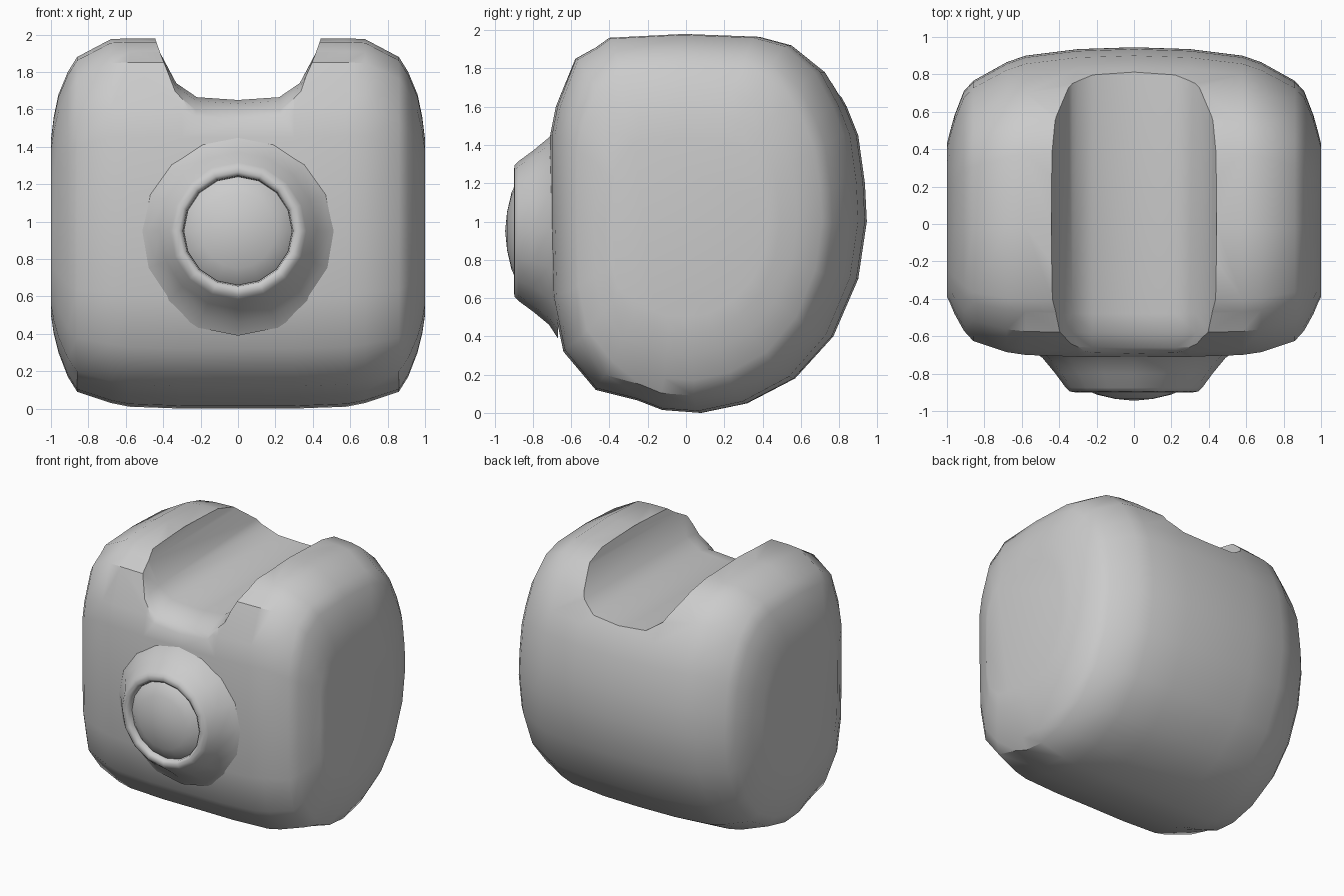
import bpy, bmesh
from math import sin, cos, tau, radians

if "Cube" in bpy.data.objects:
    bpy.data.objects.remove(bpy.data.objects["Cube"])


def loft(name, rings, capped=True):
    """Skin a list of equal-length closed rings."""
    bm = bmesh.new()
    vs = [[bm.verts.new(p) for p in ring] for ring in rings]
    n = len(rings[0])
    for a, b in zip(vs, vs[1:]):
        for i in range(n):
            j = (i + 1) % n
            bm.faces.new((a[i], a[j], b[j], b[i]))
    if capped:
        bm.faces.new(vs[0][::-1])
        bm.faces.new(vs[-1])
    bmesh.ops.remove_doubles(bm, verts=bm.verts, dist=1e-4)
    bmesh.ops.recalc_face_normals(bm, faces=bm.faces)
    me = bpy.data.meshes.new(name)
    bm.to_mesh(me)
    bm.free()
    ob = bpy.data.objects.new(name, me)
    bpy.context.collection.objects.link(ob)
    return ob


def smooth(ob, angle):
    bpy.ops.object.select_all(action='DESELECT')
    ob.select_set(True)
    bpy.context.view_layer.objects.active = ob
    bpy.ops.object.shade_smooth_by_angle(angle=radians(angle))


# Body: side profile (y, z) swept across x, shrinking towards both sides
side = [(-.4, 1.96), (0, 1.98), (.4, 1.965), (.57, 1.92), (.74, 1.78),
        (.84, 1.6), (.9, 1.45), (.935, 1.2), (.945, 1.0), (.9, .7), (.77, .4),
        (.57, .18), (.32, .05), (.08, 0), (-.12, .015), (-.25, .065),
        (-.47, .12), (-.64, .32), (-.7, .6), (-.71, 1.0), (-.71, 1.45),
        (-.68, 1.6), (-.58, 1.85), (-.47, 1.91)]
# x, y min, y max, z min, z max
stations = [(0, -.71, .945, 0, 1.98), (.3, -.71, .935, 0, 1.98),
            (.58, -.7, .9, .01, 1.98), (.68, -.685, .865, .03, 1.975),
            (.86, -.625, .765, .09, 1.88), (.91, -.57, .71, .17, 1.8),
            (.96, -.48, .58, .3, 1.68), (.985, -.42, .49, .4, 1.56),
            (1, -.39, .43, .5, 1.44)]


def body_ring(x, y0, y1, z0, z1):
    return [(x, y0 + (y + .71) / 1.655 * (y1 - y0), z0 + z / 1.98 * (z1 - z0))
            for y, z in side]


rows = [(-s[0],) + s[1:] for s in stations[:0:-1]] + stations
body = loft("body", [body_ring(*s) for s in rows])

# Channel across the top, dipping at its front lip
half = [(.44, 2.3), (.44, 1.97), (.415, 1.9), (.33, 1.74), (.22, 1.665)]
section = half + [(0, 1.65)] + [(-x, z) for x, z in reversed(half)]
lip = [(-1.1, .35, 1.03), (-.74, .17, 1.03), (-.66, .07, 1.02),
       (-.58, .02, 1.01), (-.48, 0, 1), (1.2, 0, 1)]
cutter = loft("channel_cutter",
              [[(x * w, y, z - d * max(0, min(1, (1.97 - z) / .3)))
                for x, z in section] for y, d, w in lip])
cutter.hide_render = True
cut = body.modifiers.new("channel", 'BOOLEAN')
cut.operation, cut.solver, cut.object = 'DIFFERENCE', 'EXACT', cutter
bpy.context.view_layer.objects.active = body
bpy.ops.object.modifier_apply(modifier=cut.name)
bpy.data.objects.remove(cutter)
smooth(body, 38)


# Front boss with rim, and domed button
def turned(name, profile, sides=16, z0=.95):
    return loft(name, [[(r * sin(tau * i / sides), y, z0 + r * cos(tau * i / sides))
                        for i in range(sides)] for r, y in profile], capped=False)


boss = turned("front_boss", [(.56, -.67), (.49, -.715), (.42, -.8), (.365, -.875),
                             (.345, -.895), (.315, -.9), (.295, -.885), (.29, -.84)])
smooth(boss, 60)
button = turned("button", [(.29, -.86), (.26, -.885), (.2, -.912), (.1, -.935), (0, -.945)])
smooth(button, 60)
